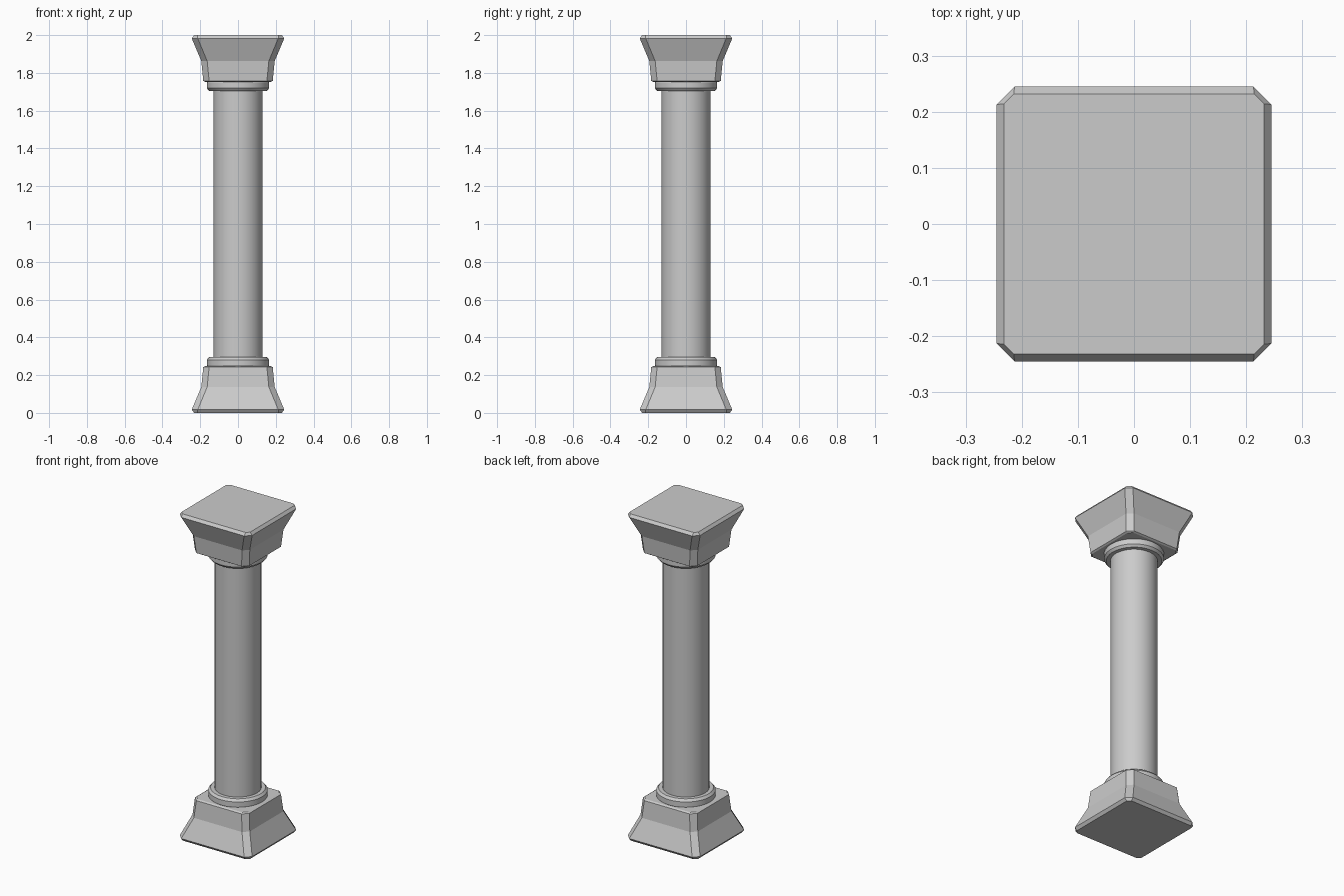
import bpy, bmesh
from math import cos, sin, tau

if "Cube" in bpy.data.objects:
    bpy.data.objects.remove(bpy.data.objects["Cube"])


def loft(name, rings, smooth=False):
    """Skin a closed solid through a stack of equal-length rings."""
    bm = bmesh.new()
    loops = [[bm.verts.new(p) for p in ring] for ring in rings]
    n = len(loops[0])
    for a, b in zip(loops, loops[1:]):
        for i in range(n):
            j = (i + 1) % n
            bm.faces.new((a[i], a[j], b[j], b[i]))
    bm.faces.new(loops[0])
    bm.faces.new(loops[-1])
    bmesh.ops.recalc_face_normals(bm, faces=bm.faces[:])
    mesh = bpy.data.meshes.new(name)
    bm.to_mesh(mesh)
    bm.free()
    obj = bpy.data.objects.new(name, mesh)
    bpy.context.collection.objects.link(obj)
    if smooth:
        bpy.ops.object.select_all(action='DESELECT')
        obj.select_set(True)
        bpy.context.view_layer.objects.active = obj
        bpy.ops.object.shade_smooth_by_angle(angle=0.5)
    return obj


def cut_square(h, c, z):
    """Square of half width h with corners cut so that flats end at c."""
    return [(h, -c, z), (h, c, z), (c, h, z), (-c, h, z),
            (-h, c, z), (-h, -c, z), (-c, -h, z), (c, -h, z)]


def circle(r, z, n=32):
    return [(r * cos(tau * i / n), r * sin(tau * i / n), z) for i in range(n)]


# Flared block profile: half width, flat end, height
BLOCK = [(0.232, 0.214, 0.0), (0.245, 0.213, 0.017), (0.194, 0.163, 0.138),
         (0.184, 0.153, 0.242), (0.174, 0.151, 0.248)]
# Bevelled collar profile: radius, height
COLLAR = [(0.155, 0.235), (0.165, 0.25), (0.165, 0.281), (0.153, 0.295)]

# Matching base and capital, mirrored about mid height
for part, flip in (("base", lambda z: z), ("capital", lambda z: 2 - z)):
    loft(part + "_block", [cut_square(h, c, flip(z)) for h, c, z in BLOCK])
    loft(part + "_collar", [circle(r, flip(z)) for r, z in COLLAR], True)

# Round shaft
loft("shaft", [circle(0.13, 0.24), circle(0.13, 1.76)], True)
